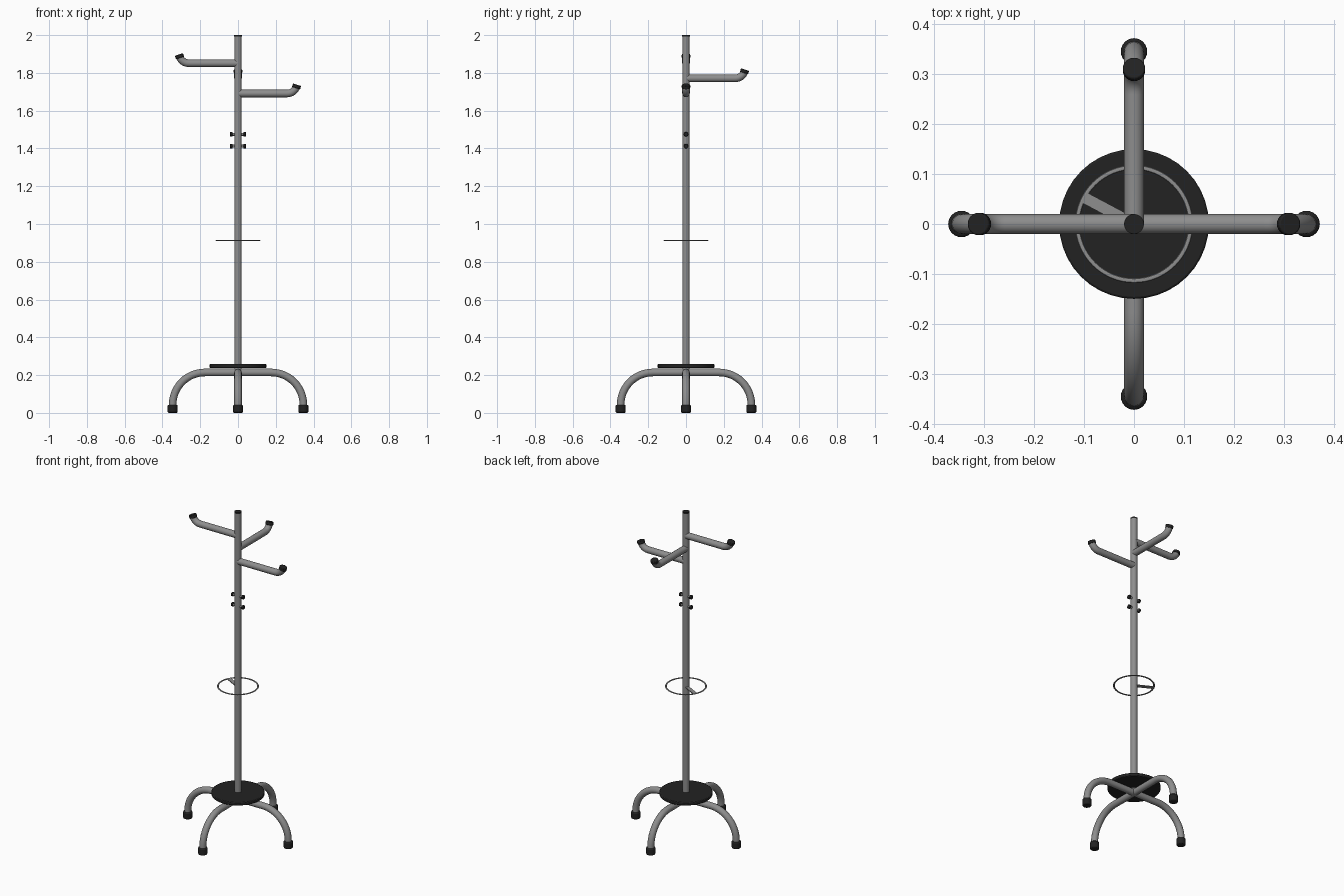
import bpy
from math import sin, cos, radians, pi
from mathutils import Vector, Matrix

if "Cube" in bpy.data.objects:
    bpy.data.objects.remove(bpy.data.objects["Cube"])


def make_material(name, value):
    mat = bpy.data.materials.new(name)
    mat.use_nodes = True
    mat.diffuse_color = (value, value, value, 1)
    mat.node_tree.nodes["Principled BSDF"].inputs["Base Color"].default_value = (value, value, value, 1)
    return mat


GREY = make_material("grey metal", 0.27)
BLACK = make_material("black rubber", 0.016)
TUBE = 0.02


def finish(obj, name, mat):
    obj.name = name
    obj.data.materials.clear()
    obj.data.materials.append(mat)
    bpy.ops.object.select_all(action="DESELECT")
    obj.select_set(True)
    bpy.context.view_layer.objects.active = obj
    bpy.ops.object.shade_smooth_by_angle(angle=radians(40))
    return obj


def rod(name, start, end, radius, mat, bevel=0, sides=24):
    """Cylinder between two points, with optionally rounded rims."""
    start, end = Vector(start), Vector(end)
    axis = end - start
    bpy.ops.mesh.primitive_cylinder_add(vertices=sides, radius=radius, depth=axis.length)
    obj = bpy.context.object
    turn = axis.to_track_quat("Z", "Y").to_matrix().to_4x4()
    obj.data.transform(Matrix.Translation((start + end) / 2) @ turn)
    finish(obj, name, mat)
    if bevel:
        mod = obj.modifiers.new("rounded rim", "BEVEL")
        mod.width, mod.segments = bevel, 2
        mod.limit_method, mod.angle_limit = "ANGLE", radians(40)
    return obj


def tube(name, points, mat):
    """Round tube swept along a path."""
    curve = bpy.data.curves.new(name, "CURVE")
    curve.dimensions = "3D"
    curve.bevel_depth, curve.bevel_resolution = TUBE, 6
    curve.use_fill_caps = True
    spline = curve.splines.new("POLY")
    spline.points.add(len(points) - 1)
    for p, co in zip(spline.points, points):
        p.co = (*co, 1)
    obj = bpy.data.objects.new(name, curve)
    bpy.context.collection.objects.link(obj)
    bpy.ops.object.select_all(action="DESELECT")
    obj.select_set(True)
    bpy.context.view_layer.objects.active = obj
    bpy.ops.object.convert(target="MESH")
    return finish(bpy.context.object, name, mat)


# Central pole with end cap
rod("pole", (0, 0, 0.21), (0, 0, 1.995), 0.0195, GREY)
rod("pole_cap", (0, 0, 1.992), (0, 0, 2.0), TUBE, BLACK)

# Base plate on top of the legs
rod("base_plate", (0, 0, 0.238), (0, 0, 0.258), 0.15, BLACK, 0.004, 40)

# Two crossing arched tubes make the four legs
LEG_Z, BEND, REACH = 0.214, 0.17, 0.346
half = [(REACH - BEND + BEND * sin(a), LEG_Z - BEND + BEND * cos(a))
        for a in (i * pi / 24 for i in range(13))]
half.append((REACH, 0.03))
profile = [(-r, z) for r, z in reversed(half)] + half
for label, direction in (("side", Vector((1, 0, 0))), ("front_back", Vector((0, 1, 0)))):
    tube(label + "_legs", [direction * r + Vector((0, 0, z)) for r, z in profile], GREY)
    for sign, end in ((-1, "a"), (1, "b")):
        foot = direction * REACH * sign
        rod(f"{label}_foot_{end}", foot, foot + Vector((0, 0, 0.043)), 0.0265, BLACK, 0.006)

# Coat arms with upturned, capped tips
RISE, CURL = radians(72), 0.052
for label, direction, height in (("right", (-1, 0, 0), 1.851),
                                 ("back", (0, 1, 0), 1.771),
                                 ("left", (1, 0, 0), 1.691)):
    d, up = Vector(direction), Vector((0, 0, 1))
    base = up * height
    path = [base]
    for i in range(9):
        a = RISE * i / 8
        path.append(base + d * (0.26 + CURL * sin(a)) + up * CURL * (1 - cos(a)))
    tube(label + "_arm", path, GREY)
    tangent = d * cos(RISE) + up * sin(RISE)
    rod(label + "_arm_cap", path[-1] - tangent * 0.008, path[-1] + tangent * 0.011,
        0.0225, BLACK, 0.003)

# Small pegs on both sides of the pole
for level, z in (("lower", 1.412), ("upper", 1.475)):
    rod(level + "_peg_stem", (-0.034, 0, z), (0.034, 0, z), 0.008, GREY, sides=16)
    for side, s in (("left", 1), ("right", -1)):
        rod(f"{level}_{side}_peg_knob", (s * 0.029, 0, z), (s * 0.042, 0, z),
            0.0125, BLACK, 0.003, 16)

# Umbrella ring: flat band held by one flat spoke
RING_Z = 0.912
bpy.ops.mesh.primitive_torus_add(major_segments=64, minor_segments=8,
                                 major_radius=0.1135, minor_radius=0.005)
ring = bpy.context.object
ring.data.transform(Matrix.Translation((0, 0, RING_Z)) @ Matrix.Diagonal((1, 1, 0.6, 1)))
finish(ring, "umbrella_ring", GREY)

bpy.ops.mesh.primitive_cube_add(size=1)
spoke = bpy.context.object
spoke.data.transform(Matrix.Translation((0, 0, RING_Z)) @ Matrix.Rotation(radians(152), 4, "Z")
                     @ Matrix.Translation((0.0625, 0, 0)) @ Matrix.Diagonal((0.1, 0.023, 0.005, 1)))
finish(spoke, "ring_spoke", GREY)
